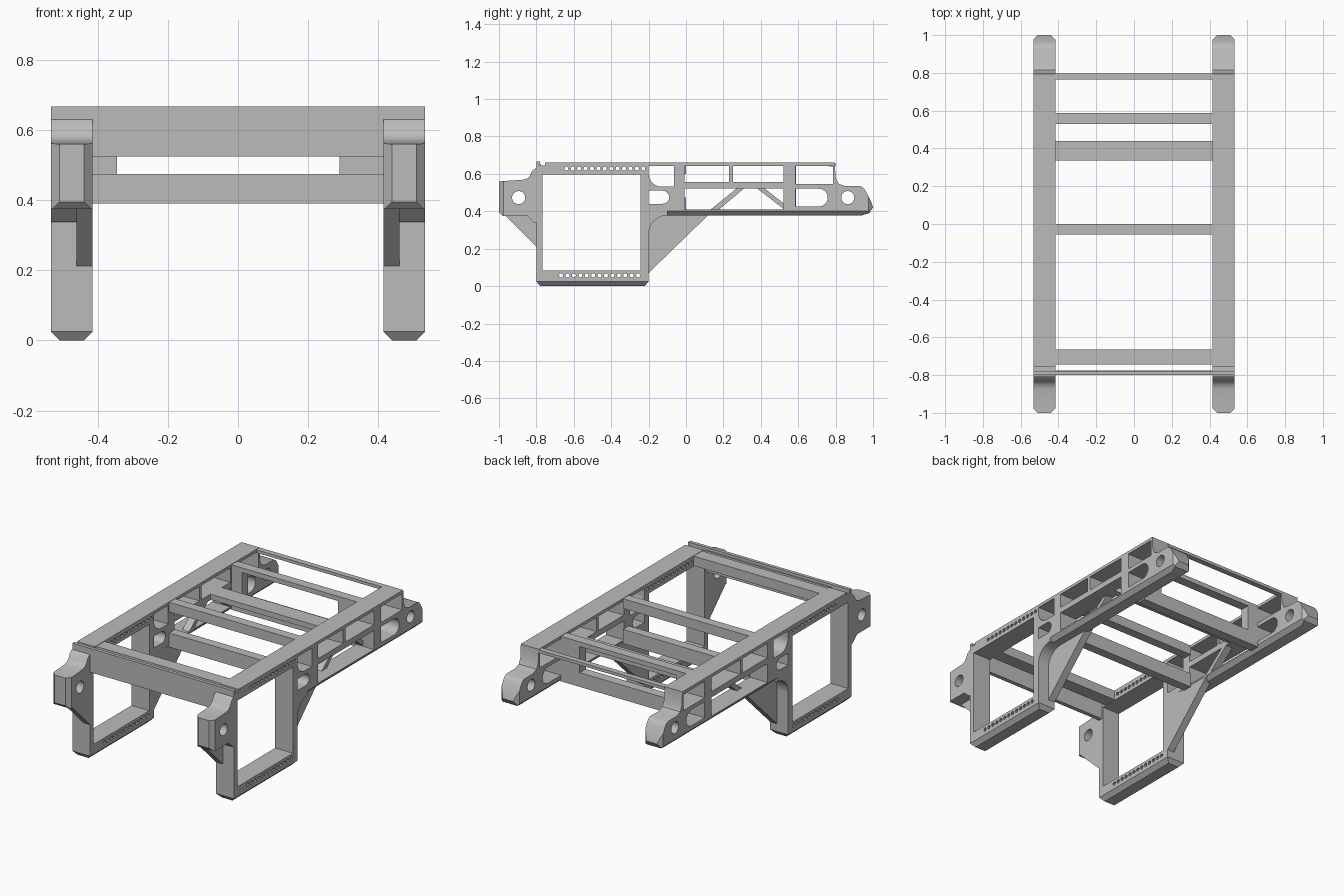
import bpy, bmesh
from math import sin, cos, pi, radians
from mathutils import Vector

cube = bpy.data.objects.get("Cube")
if cube:
    bpy.data.objects.remove(cube)

grey = bpy.data.materials.new("matte_grey")
grey.use_nodes = True
grey.diffuse_color = (0.5, 0.5, 0.5, 1)
grey.node_tree.nodes["Principled BSDF"].inputs["Base Color"].default_value = (0.5, 0.5, 0.5, 1)

INNER, OUTER, WEB = 0.415, 0.533, 0.46
CHAMFER = 0.024


def finish(name, bm):
    bmesh.ops.recalc_face_normals(bm, faces=bm.faces)
    mesh = bpy.data.meshes.new(name)
    bm.to_mesh(mesh)
    bm.free()
    obj = bpy.data.objects.new(name, mesh)
    bpy.context.collection.objects.link(obj)
    mesh.materials.append(grey)
    bpy.ops.object.select_all(action='DESELECT')
    obj.select_set(True)
    bpy.context.view_layer.objects.active = obj
    bpy.ops.object.shade_smooth_by_angle(angle=radians(30))
    return obj


def arc(cy, cz, r, start, end, n=8):
    angles = [radians(start + (end - start) * i / n) for i in range(n + 1)]
    return [(cy + r * cos(a), cz + r * sin(a)) for a in angles]


def circle(cy, cz, r, n=24):
    return arc(cy, cz, r, 0, 360, n)[:-1]


def rect(y0, y1, z0, z1):
    return [(y0, z0), (y1, z0), (y1, z1), (y0, z1)]


def plate(name, outline, holes=(), x0=INNER, x1=OUTER, chamfers=()):
    """Extrude a side profile with openings, on both sides of the frame.
    Each chamfer is an outward direction (y, z) and the level of that edge."""
    for side, label in ((1, "left_"), (-1, "right_")):
        bm = bmesh.new()
        for loop in [outline, *holes]:
            vs = [bm.verts.new((side * x0, y, z)) for y, z in loop]
            for a, b in zip(vs, vs[1:] + vs[:1]):
                bm.edges.new((a, b))
        bmesh.ops.triangle_fill(bm, use_beauty=True, edges=bm.edges[:])
        out = bmesh.ops.extrude_face_region(bm, geom=bm.faces[:] + bm.edges[:] + bm.verts[:])
        moved = [g for g in out["geom"] if isinstance(g, bmesh.types.BMVert)]
        bmesh.ops.translate(bm, verts=moved, vec=(side * (x1 - x0), 0, 0))
        bmesh.ops.recalc_face_normals(bm, faces=bm.faces)
        # Trim both long edges with slanted planes
        for dy, dz, level in chamfers:
            direction = Vector((0, dy, dz))
            for x, sx in ((x0, -1), (x1, 1)):
                point = direction * (level - CHAMFER) + Vector((side * x, 0, 0))
                cut = bmesh.ops.bisect_plane(
                    bm, geom=bm.verts[:] + bm.edges[:] + bm.faces[:], plane_co=point,
                    plane_no=direction + Vector((side * sx, 0, 0)), clear_outer=True)
                edges = [g for g in cut["geom_cut"] if isinstance(g, bmesh.types.BMEdge)]
                bmesh.ops.holes_fill(bm, edges=edges, sides=0)
        finish(label + name, bm)


def bar(name, y0, y1, z0, z1, x0=-INNER - 0.002, x1=INNER + 0.002):
    bm = bmesh.new()
    bmesh.ops.create_cube(bm, size=1)
    for v in bm.verts:
        v.co = ((x0 + x1) / 2 + v.co.x * (x1 - x0),
                (y0 + y1) / 2 + v.co.y * (y1 - y0),
                (z0 + z1) / 2 + v.co.z * (z1 - z0))
    finish(name, bm)


# Tall rectangular leg frame with rows of small holes
leg = [(-0.8, 0.025), (-0.78, 0), (-0.22, 0), (-0.2, 0.025), (-0.2, 0.66),
       (-0.755, 0.66), (-0.755, 0.645), (-0.8, 0.645)]
holes = [rect(-0.767, -0.243, 0.083, 0.597)]
for i in range(13):
    holes.append(circle(-0.64 + i * 0.0343, 0.628, 0.011, 10))
    holes.append(circle(-0.668 + i * 0.0343, 0.057, 0.011, 10))
plate("leg_frame", leg, holes, chamfers=[(0, -1, 0)])

# Rear beam with pockets, slots and end lug
beam = [(-0.21, 0.378), (0.94, 0.378), (0.98, 0.39), (1.0, 0.42), (0.99, 0.45),
        (0.96, 0.51), (0.945, 0.528), (0.93, 0.535), (0.85, 0.535), (0.815, 0.548),
        (0.8, 0.58), (0.795, 0.66), (-0.21, 0.66)]
pockets = [
    [(-0.065, 0.642), (-0.2, 0.642)] + arc(-0.13, 0.602, 0.07, 180, 270) + [(-0.065, 0.532)],
    rect(-0.007, 0.23, 0.557, 0.642),
    rect(0.25, 0.52, 0.557, 0.642),
    rect(0.585, 0.785, 0.545, 0.642),
    [(-0.2, 0.44)] + arc(-0.125, 0.475, 0.035, -90, 90) + [(-0.2, 0.51)],
    rect(-0.007, 0.52, 0.41, 0.522),
    [(0.585, 0.425)] + arc(0.71, 0.473, 0.048, -90, 90) + [(0.585, 0.521)],
    circle(0.865, 0.473, 0.035),
]
plate("rear_beam", beam, pockets, chamfers=[(0, -1, -0.378), (1, 0, 1.0)])

# Rounded corner between leg and beam
plate("corner_fillet", [(-0.2, 0.41)] + arc(-0.1, 0.278, 0.1, 180, 90) + [(-0.1, 0.41)])

# Thin truss struts and gussets on the inner side
plate("front_strut", [(0.12, 0.4), (0.165, 0.4), (0.32, 0.53), (0.28, 0.53)], x1=WEB)
plate("back_strut", [(0.37, 0.53), (0.41, 0.53), (0.525, 0.44), (0.525, 0.41)], x1=WEB)
plate("rear_gusset", [(-0.2, 0.07), (0.14, 0.4), (-0.2, 0.4)], x1=WEB)
plate("front_gusset", [(-0.8, 0.212), (-0.97, 0.38), (-0.8, 0.38)], x1=WEB)

# Front lug
lug = [(-0.79, 0.632), (-0.805, 0.63), (-0.823, 0.615), (-0.835, 0.59), (-0.85, 0.575),
       (-0.875, 0.568), (-1, 0.56), (-1, 0.395), (-0.98, 0.375), (-0.85, 0.375),
       (-0.81, 0.337), (-0.79, 0.337)]
plate("front_lug", lug, [circle(-0.895, 0.473, 0.035)], chamfers=[(-1, 0, 1.0)])

# Front panel with a full-width lip
bar("front_panel", -0.8, -0.775, 0.525, 0.65)
bar("front_lip", -0.8, -0.78, 0.64, 0.667, -OUTER, OUTER)

# Cross members between the sides
bar("front_cross_bar", -0.745, -0.665, 0.6, 0.658)
bar("middle_upper_bar", -0.055, 0, 0.6, 0.658)
bar("middle_lower_bar", -0.055, 0, 0.39, 0.475)
bar("flat_cross_bar", 0.335, 0.44, 0.525, 0.557)
bar("rear_cross_bar", 0.765, 0.798, 0.64, 0.658)

# Slotted cross panel
bar("slot_panel_bottom", 0.53, 0.587, 0.39, 0.475)
bar("slot_panel_top", 0.53, 0.587, 0.63, 0.658)
bar("slot_panel_right_end", 0.53, 0.587, 0.475, 0.63, x1=-0.345)
bar("slot_panel_left_end", 0.53, 0.587, 0.475, 0.63, x0=0.29)
